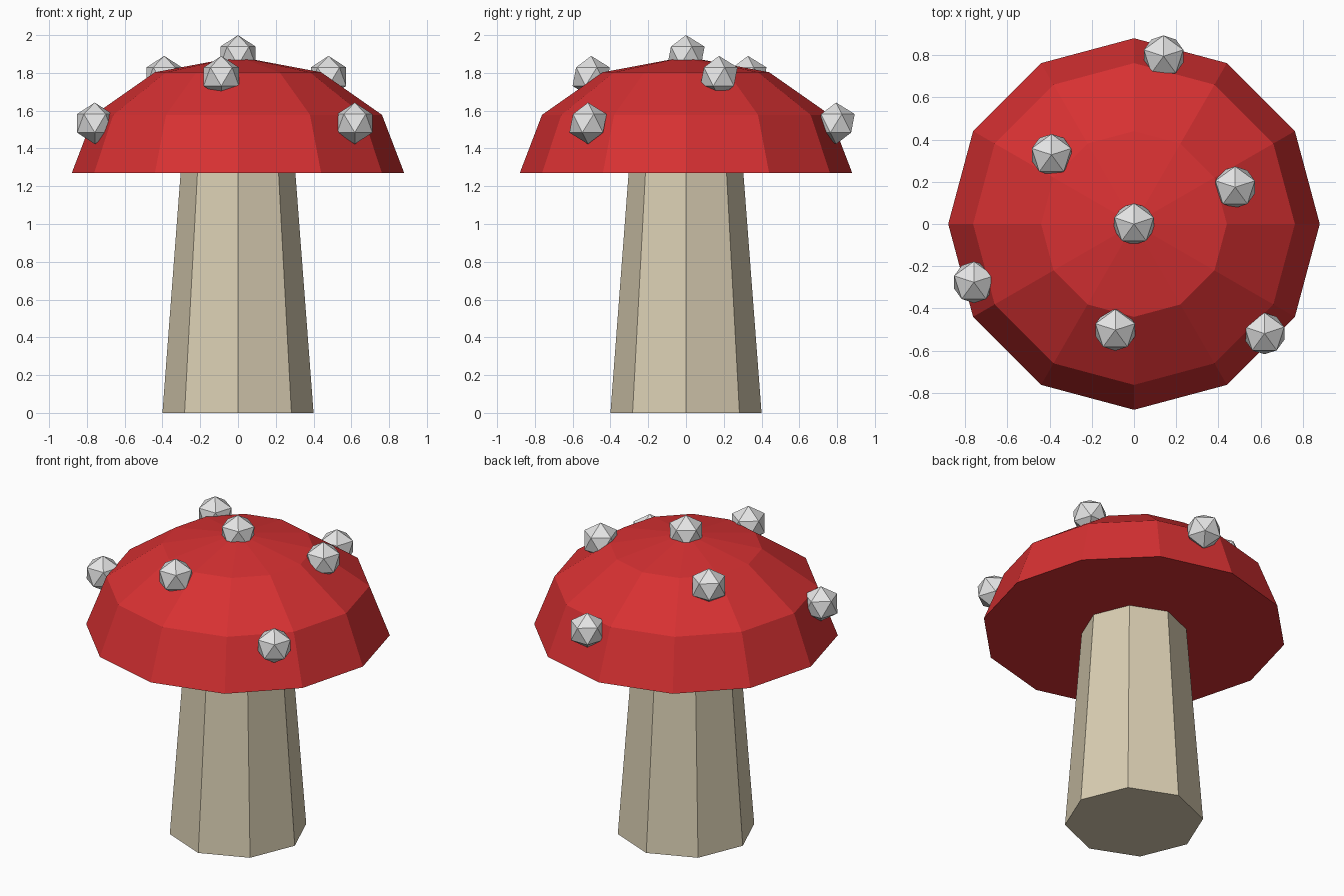
import bpy, bmesh, math
from mathutils import Matrix

if "Cube" in bpy.data.objects:
    bpy.data.objects.remove(bpy.data.objects["Cube"])


def material(name, rgb):
    m = bpy.data.materials.new(name)
    m.diffuse_color = (*rgb, 1)
    m.use_nodes = True
    m.node_tree.nodes["Principled BSDF"].inputs["Base Color"].default_value = m.diffuse_color
    return m


RED = material("cap red", (0.68, 0.03, 0.032))
CREAM = material("stem cream", (0.70, 0.62, 0.45))
WHITE = material("spot white", (0.78, 0.78, 0.78))


def make_object(name, bm, mat, location=(0, 0, 0)):
    bmesh.ops.recalc_face_normals(bm, faces=bm.faces)
    mesh = bpy.data.meshes.new(name)
    bm.to_mesh(mesh)
    bm.free()
    mesh.materials.append(mat)
    obj = bpy.data.objects.new(name, mesh)
    obj.location = location
    bpy.context.collection.objects.link(obj)
    return obj


def lathe(name, profile, sides, mat):
    """Closed solid from (radius, z) rings; radius 0 makes a tip."""
    bm = bmesh.new()
    rings = []
    for r, z in profile:
        n = sides if r > 0 else 1
        rings.append([bm.verts.new((r * math.cos(math.tau * i / sides),
                                    r * math.sin(math.tau * i / sides), z))
                      for i in range(n)])
    for a, b in zip(rings, rings[1:]):
        for i in range(sides):
            j = (i + 1) % sides
            bm.faces.new((a[i], a[j], b[0]) if len(b) == 1
                         else (a[i], a[j], b[j], b[i]))
    bm.faces.new(rings[0][::-1])
    if len(rings[-1]) > 1:
        bm.faces.new(rings[-1])
    return make_object(name, bm, mat)


# Stem: tapered octagon running up into the cap
lathe("stem", [(0.40, 0), (0.30, 1.32)], 8, CREAM)

# Cap: flattened twelve-sided half sphere with a flat underside
BASE, RADIUS, HEIGHT = 1.27, 0.88, 0.616
cap_profile = [(RADIUS * math.cos(math.radians(a)),
                BASE + HEIGHT * math.sin(math.radians(a))) for a in (0, 30, 60)]
lathe("cap", cap_profile + [(0, BASE + HEIGHT)], 12, RED)


# Spots: one on top, then an upper and a lower ring of three
def spot(name, radius, degrees, z):
    bm = bmesh.new()
    bmesh.ops.create_icosphere(bm, subdivisions=1, radius=0.11,
                               matrix=Matrix.Rotation(math.pi / 2, 4, 'Z'))
    a = math.radians(degrees)
    make_object(name, bm, WHITE, (radius * math.cos(a), radius * math.sin(a), z))


spot("spot_top", 0, 0, 1.89)
for k in range(3):
    spot(f"spot_upper_{k + 1}", 0.51, 20 + 120 * k, 1.78)
    spot(f"spot_lower_{k + 1}", 0.807, 80 + 120 * k, 1.533)
